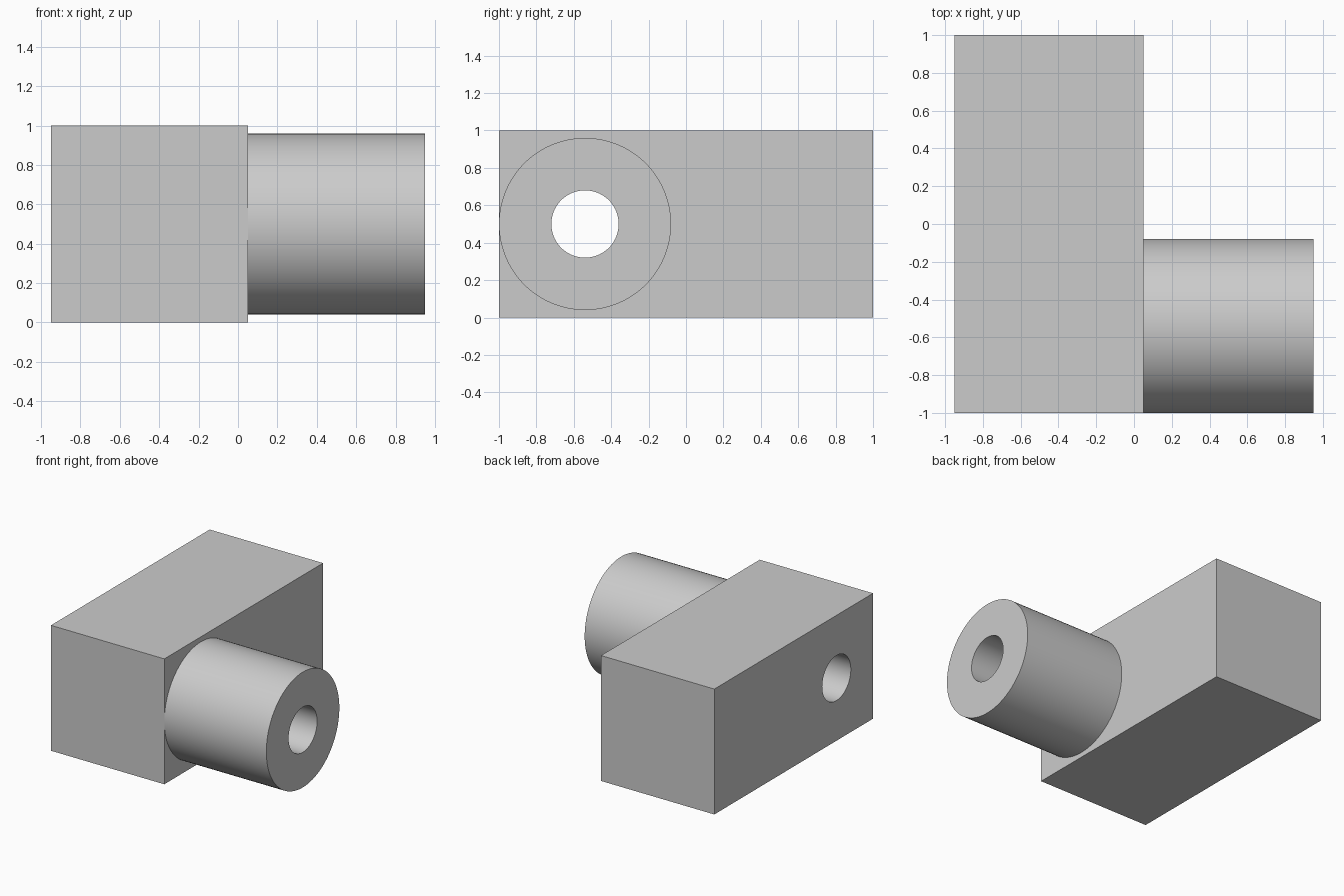
import bpy, bmesh, math
from mathutils import Matrix, Vector

old = bpy.data.objects.get("Cube")
if old:
    bpy.data.objects.remove(old, do_unlink=True)

SEGMENTS = 96
AXIS = Vector((0, -0.54, 0.5))      # centre line of boss and bore, along x
BOSS_R, BORE_R = 0.46, 0.18
BACK, FACE, TIP = -0.95, 0.05, 0.95  # x of block back, block face, boss end

grey = bpy.data.materials.new("plain_grey")
grey.use_nodes = True
colour = (0.6, 0.6, 0.6, 1)
grey.diffuse_color = colour
grey.node_tree.nodes["Principled BSDF"].inputs["Base Color"].default_value = colour


def add_object(name, bm):
    bmesh.ops.recalc_face_normals(bm, faces=bm.faces)
    mesh = bpy.data.meshes.new(name)
    bm.to_mesh(mesh)
    bm.free()
    mesh.materials.append(grey)
    obj = bpy.data.objects.new(name, mesh)
    bpy.context.collection.objects.link(obj)
    return obj


def lathe(name, profile):
    """Spin a closed (x, radius) profile around the bore axis."""
    bm = bmesh.new()
    verts = [bm.verts.new(AXIS + Vector((x, 0, r))) for x, r in profile]
    edges = [bm.edges.new(pair) for pair in zip(verts, verts[1:])]
    bmesh.ops.spin(bm, geom=verts + edges, cent=AXIS, axis=(1, 0, 0),
                   angle=math.tau, steps=SEGMENTS, use_merge=True)
    bmesh.ops.remove_doubles(bm, verts=bm.verts, dist=0.0001)
    return add_object(name, bm)


def finish(obj):
    bpy.ops.object.select_all(action="DESELECT")
    obj.select_set(True)
    bpy.context.view_layer.objects.active = obj
    for mod in list(obj.modifiers):
        bpy.ops.object.modifier_apply(modifier=mod.name)
    bpy.ops.object.shade_smooth_by_angle(angle=math.radians(30))


# Rectangular block
bm = bmesh.new()
bmesh.ops.create_cube(bm, size=1, matrix=Matrix.Translation(
    ((BACK + FACE) / 2, 0, 0.5)) @ Matrix.Diagonal((FACE - BACK, 2, 1, 1)))
block = add_object("block", bm)

# Bore straight through the block
bm = bmesh.new()
bmesh.ops.create_cone(bm, cap_ends=True, segments=SEGMENTS, radius1=BORE_R,
                      radius2=BORE_R, depth=3,
                      matrix=Matrix.Translation(AXIS) @ Matrix.Rotation(math.pi / 2, 4, "Y"))
cutter = add_object("bore_cutter", bm)
cut = block.modifiers.new("bore", "BOOLEAN")
cut.operation = "DIFFERENCE"
cut.solver = "EXACT"
cut.object = cutter
finish(block)
bpy.data.objects.remove(cutter, do_unlink=True)

# Hollow round boss on the +x face, open where it meets the block
boss = lathe("hollow_boss", [(FACE, BOSS_R), (TIP, BOSS_R),
                             (TIP, BORE_R), (FACE, BORE_R)])
# Point the shell outwards: the end ring must face +x
ring = max(boss.data.polygons, key=lambda p: p.center.x)
if ring.normal.x < 0:
    boss.data.flip_normals()
finish(boss)
